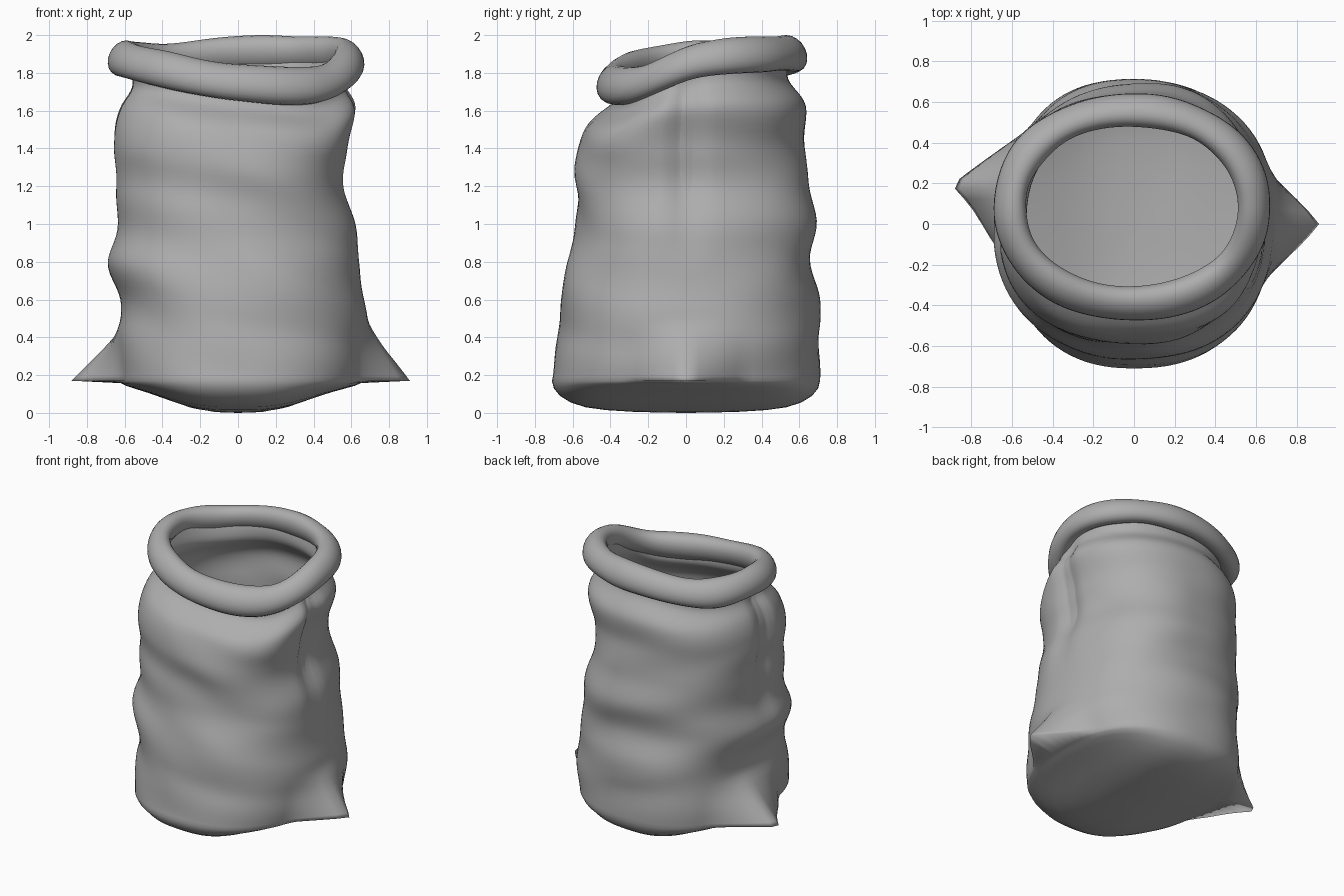
import bpy, bmesh, math
from mathutils import Vector, noise

cube = bpy.data.objects.get("Cube")
if cube:
    bpy.data.objects.remove(cube, do_unlink=True)

cloth = bpy.data.materials.new("grey cloth")
cloth.use_nodes = True
GREY = (0.42, 0.42, 0.42, 1)
cloth.diffuse_color = GREY
cloth.node_tree.nodes["Principled BSDF"].inputs["Base Color"].default_value = GREY

N = 96          # vertices around the sack

# Silhouette of the sack on its four sides, level by level
LEVEL = [.17, .4, .6, .8, 1.0, 1.2, 1.4, 1.6, 1.74, 1.87]
RIGHT = [.66, .69, .67, .645, .62, .57, .58, .63, .565, .57]
LEFT = [.63, .63, .63, .68, .64, .655, .67, .63, .57, .6]
FRONT = [.71, .68, .66, .635, .59, .58, .585, .53, .39, .39]
BACK = [.71, .71, .70, .66, .69, .65, .62, .635, .54, .55]
# Height of the mouth every eighth of a turn, from +x towards +y
MOUTH = [1.87, 1.90, 1.90, 1.86, 1.88, 1.83, 1.75, 1.74]
# Underside: share of the base radius, and height
UNDER = [(.2, .002), (.4, .006), (.6, .015), (.75, .03), (.86, .055), (.94, .09), (.985, .13)]


def spline(vals, t, loop=False):
    """Catmull-Rom value at index t."""
    n = len(vals)
    i = math.floor(t) if loop else min(int(t), n - 2)
    f = t - i
    a, b, c, d = (vals[k % n] if loop else vals[max(0, min(n - 1, k))] for k in range(i - 1, i + 3))
    return b + .5 * f * (c - a + f * (2 * a - 5 * b + 4 * c - d + f * (3 * (b - c) + d - a)))


def mouth_z(ang):
    return spline(MOUTH, ang / math.tau * len(MOUTH), True)


def soft(v, p=.86):
    return math.copysign(abs(v) ** p, v)


def turn(a, b):
    """Smallest angle between two directions."""
    return abs((a - b + math.pi) % math.tau - math.pi)


def outline(ang, t, inset):
    """Point on the sack wall at a level index."""
    c, s = soft(math.cos(ang)), soft(math.sin(ang))
    x = c * (spline(RIGHT if c > 0 else LEFT, t) - inset)
    y = s * (spline(BACK if s > 0 else FRONT, t) - inset)
    z = spline(LEVEL, t)
    z *= 1 + (mouth_z(ang) / LEVEL[-1] - 1) * min(1, z)
    return Vector((x, y, z))


def wall(ang, t, lining):
    p = outline(ang, t, .035 if lining else 0)
    out = Vector((math.cos(ang), math.sin(ang), 0))
    fade = min(1, t) * min(1, max(0, 8.5 - t))
    # Cloth creases
    dent = noise.noise(Vector((p.x * 1.6, p.y * 1.6, p.z * 4 + p.x)))
    p += out * dent * .025 * fade
    if not lining:
        # Pinched side seams
        seam = min(turn(ang, 0), turn(ang, math.pi))
        p -= out * .045 * math.exp(-(seam / .09) ** 2) * max(0, min(1, (p.z - .75) * 2)) * min(1, max(0, 8.5 - t))
        # Pointed bottom corners
        rise = max(0, 1 - (p.z - .17) / .32) ** 1.3
        for tip, reach, width in ((0, .25, .4), (math.pi - .22, .28, .48)):
            pull = max(0, 1 - turn(ang, tip) / width) ** 1.4
            p.x += math.copysign(reach, math.cos(tip)) * pull * rise
    return p


def under(ang, share, z, lining):
    p = outline(ang, 0, .035 if lining else 0) * share
    lift = .12 * (1 - math.exp(-(abs(p.x) / .42) ** 3)) * (1 - z / .17)
    p.z = z + lift + (.03 if lining else 0)
    return p


def make_object(name, rings, closed=False, pole=None, flip=False):
    """Skin rings of points into a smooth mesh."""
    bm = bmesh.new()
    loops = [[bm.verts.new(p) for p in ring] for ring in rings]
    pairs = list(zip(loops, loops[1:]))
    if closed:
        pairs.append((loops[-1], loops[0]))
    for a, b in pairs:
        n = len(a)
        for i in range(n):
            j = (i + 1) % n
            bm.faces.new((a[i], a[j], b[j], b[i]))
    if pole is not None:
        tip = bm.verts.new(pole)
        first = loops[0]
        for i in range(len(first)):
            bm.faces.new((tip, first[(i + 1) % len(first)], first[i]))
    if flip:
        bmesh.ops.reverse_faces(bm, faces=bm.faces[:])
    mesh = bpy.data.meshes.new(name)
    bm.to_mesh(mesh)
    bm.free()
    mesh.materials.append(cloth)
    mesh.shade_smooth()
    obj = bpy.data.objects.new(name, mesh)
    bpy.context.collection.objects.link(obj)
    return obj


angles = [math.tau * i / N for i in range(N)]
STEPS = 54

# Outer sack and inner lining
for name, lining in (("sack_body", False), ("sack_lining", True)):
    rings = [[under(a, share, z, lining) for a in angles] for share, z in UNDER]
    rings += [[wall(a, (len(LEVEL) - 1) * k / STEPS, lining) for a in angles] for k in range(STEPS + 1)]
    make_object(name, rings, pole=(0, 0, .03 if lining else 0), flip=lining)

# Rolled rim around the mouth
rim = []
for a in angles:
    c, s = math.cos(a), math.sin(a)
    wobble = noise.noise(Vector((c * 1.7, s * 1.7, 3)))
    centre = Vector((-.01 + .6 * soft(c, .95), .085 + .475 * soft(s, .95), mouth_z(a)))
    across = Vector((c / .6, s / .475, 0)).normalized()
    ring = []
    for k in range(20):
        b = math.tau * k / 20
        ring.append(centre + across * math.cos(b) * (.078 + .012 * wobble)
                    + Vector((0, 0, math.sin(b) * (.093 + .012 * wobble)))
                    - across * math.sin(b) * .02)
    rim.append(ring)
make_object("rolled_rim", rim, closed=True, flip=True)
